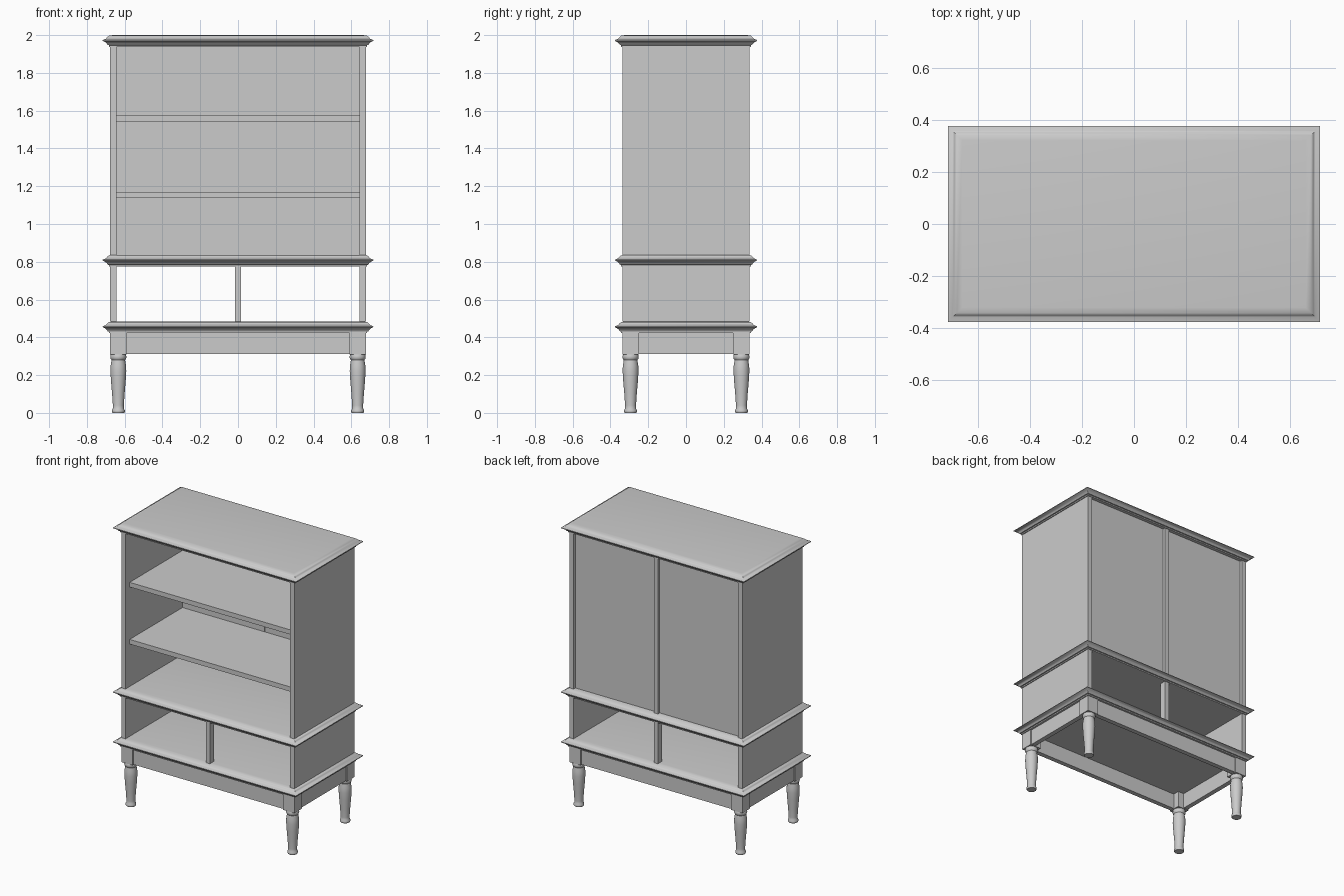
import bpy
import bmesh
from math import cos, sin, tau

cube = bpy.data.objects.get("Cube")
if cube:
    bpy.data.objects.remove(cube, do_unlink=True)

GREY = (0.6, 0.6, 0.6, 1.0)
mat = bpy.data.materials.new("plain_grey")
mat.use_nodes = True
mat.diffuse_color = GREY
mat.node_tree.nodes["Principled BSDF"].inputs["Base Color"].default_value = GREY

W, D, T = 0.677, 0.337, 0.033    # carcass half width, half depth, board thickness


def finish(name, bm, smooth=False):
    bmesh.ops.recalc_face_normals(bm, faces=bm.faces)
    mesh = bpy.data.meshes.new(name)
    bm.to_mesh(mesh)
    bm.free()
    mesh.materials.append(mat)
    obj = bpy.data.objects.new(name, mesh)
    bpy.context.collection.objects.link(obj)
    if smooth:
        bpy.ops.object.select_all(action="DESELECT")
        obj.select_set(True)
        bpy.context.view_layer.objects.active = obj
        bpy.ops.object.shade_smooth_by_angle(angle=0.7)
    return obj


def box(name, x0, x1, y0, y1, z0, z1):
    bm = bmesh.new()
    bmesh.ops.create_cube(bm, size=1)
    for v in bm.verts:
        v.co = (x1 if v.co.x > 0 else x0,
                y1 if v.co.y > 0 else y0,
                z1 if v.co.z > 0 else z0)
    return finish(name, bm)


def loft(name, rings):
    """Skin a stack of equal rings and cap both ends."""
    bm = bmesh.new()
    loops = [[bm.verts.new(p) for p in ring] for ring in rings]
    n = len(loops[0])
    for a, b in zip(loops, loops[1:]):
        for i in range(n):
            j = (i + 1) % n
            bm.faces.new((a[i], a[j], b[j], b[i]))
    bm.faces.new(loops[0])
    bm.faces.new(loops[-1])
    return finish(name, bm, smooth=True)


# Moulded boards: outward offset and drop below the top surface
MOULDING = [(-0.015, 0), (0.006, 0.003), (0.015, 0.010), (0.022, 0.019),
            (0.040, 0.026), (0.040, 0.030), (0.028, 0.036), (0.018, 0.044),
            (0.013, 0.052), (0.006, 0.054), (0.006, 0.062)]


def moulded_board(name, top):
    rings = []
    for out, drop in MOULDING:
        x, y, z = W + out, D + out, top - drop
        rings.append([(-x, -y, z), (x, -y, z), (x, y, z), (-x, y, z)])
    loft(name, rings)


moulded_board("top_board", 2.0)
moulded_board("middle_board", 0.837)
moulded_board("lower_board", 0.484)

# Side panels of both compartments
for side, s in (("left", 1), ("right", -1)):
    xs = sorted((s * W, s * (W - T)))
    box(side + "_upper_side", *xs, -D, D, 0.836, 1.939)
    box(side + "_lower_side", *xs, -D, D, 0.483, 0.776)

    # Recessed back panels on either side of the centre strip
    xs = sorted((s * 0.001, s * (W - T)))
    box(side + "_back_panel", *xs, D - 0.038, D - 0.018, 0.836, 1.939)

box("back_centre_strip", -T / 2, T / 2, D - 0.025, D, 0.836, 1.939)

# Shelves
for name, z in (("lower_shelf", 1.137), ("upper_shelf", 1.541)):
    box(name, T - W, W - T, -D + 0.045, D - 0.038, z, z + T)

# Centre posts of the open compartment
box("front_centre_post", -T / 2, T / 2, -D, -D + 0.045, 0.483, 0.776)
box("back_centre_post", -T / 2, T / 2, D - 0.045, D, 0.483, 0.776)

# Apron frame, set slightly back from the corner blocks
B, R, Z0, Z1 = 0.087, 0.008, 0.31, 0.423
for name, s in (("front", -1), ("back", 1)):
    ys = sorted((s * (D - R), s * (D - R - T)))
    box(name + "_apron", B - W, W - B, *ys, Z0 + 0.003, Z1)
for name, s in (("left", 1), ("right", -1)):
    xs = sorted((s * (W - R), s * (W - R - T)))
    box(name + "_apron", *xs, B - D, D - B, Z0 + 0.003, Z1)

# Turned legs under square corner blocks: radius and height
LEG = [(0.031, 0), (0.034, 0.006), (0.034, 0.014), (0.029, 0.023),
       (0.029, 0.04), (0.033, 0.10), (0.039, 0.17), (0.042, 0.22),
       (0.041, 0.25), (0.037, 0.272), (0.036, 0.28), (0.041, 0.287),
       (0.043, 0.296), (0.041, 0.305), (0.039, 0.312)]
SEG = 24
for side, sx in (("left", 1), ("right", -1)):
    for end, sy in (("front", -1), ("back", 1)):
        label = end + "_" + side
        box(label + "_corner_block", *sorted((sx * W, sx * (W - B))),
            *sorted((sy * D, sy * (D - B))), Z0, Z1)
        cx, cy = sx * (W - B / 2), sy * (D - B / 2)
        loft(label + "_leg",
             [[(cx + r * cos(tau * i / SEG), cy + r * sin(tau * i / SEG), z)
               for i in range(SEG)] for r, z in LEG])
